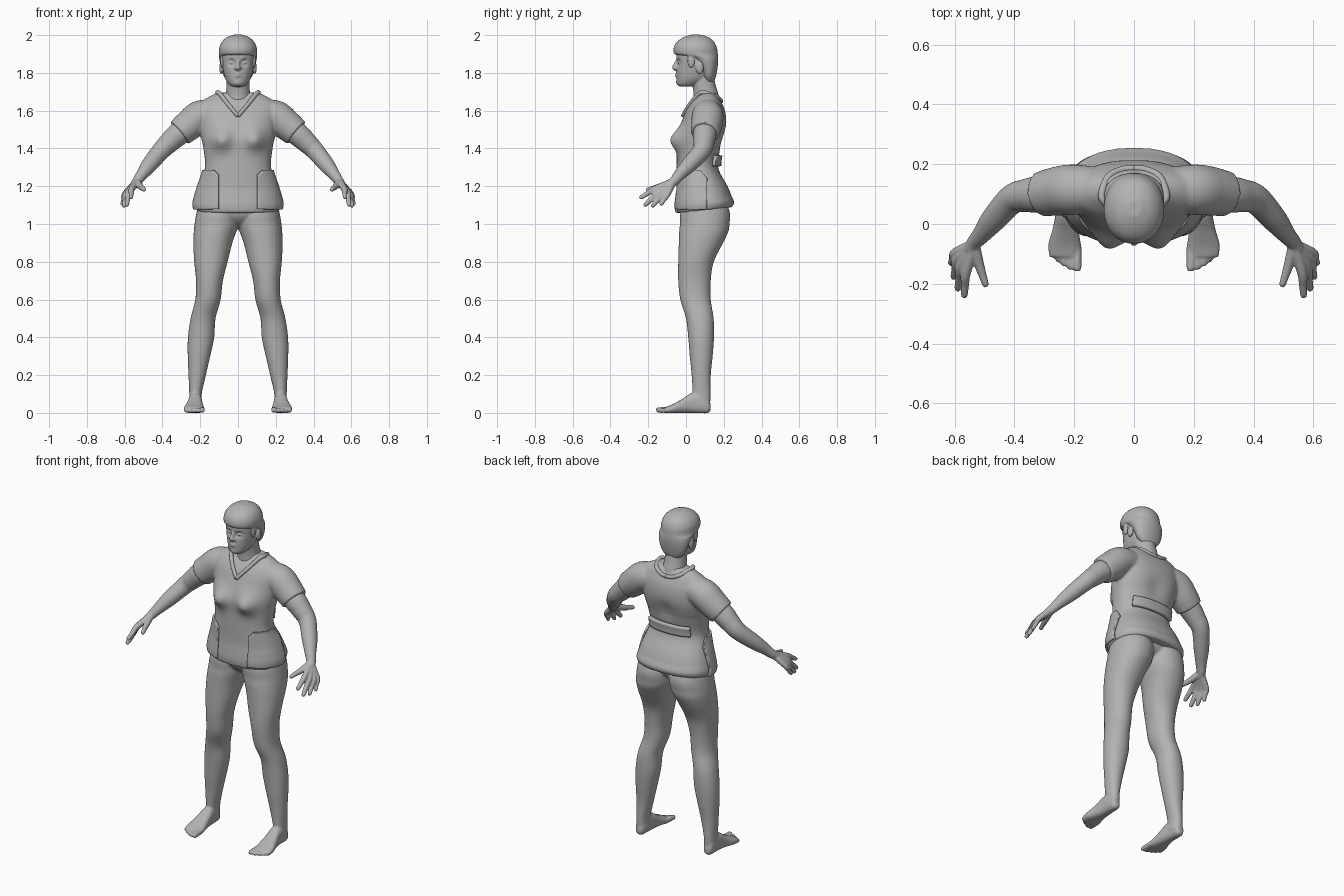
import bpy, bmesh, math
from mathutils import Vector, Matrix

grey = bpy.data.materials.new("plain grey")
grey.diffuse_color = (0.45, 0.45, 0.45, 1)


def spline(rows, n=6):
    """Catmull-Rom interpolation of rows of numbers."""
    out = []
    for i in range(len(rows) - 1):
        a, b, c, d = rows[max(i - 1, 0)], rows[i], rows[i + 1], rows[min(i + 2, len(rows) - 1)]
        for k in range(n):
            t = k / n
            out.append([0.5 * (2 * q + (r - p) * t + (2 * p - 5 * q + 4 * r - s) * t * t
                               + (3 * q - p - 3 * r + s) * t ** 3) for p, q, r, s in zip(a, b, c, d)])
    return out + [list(rows[-1])]


def loft(bm, rings):
    vs = [[bm.verts.new(p) for p in ring] for ring in rings]
    n = len(vs[0])
    for a, b in zip(vs, vs[1:]):
        for i in range(n):
            j = (i + 1) % n
            bm.faces.new((a[i], a[j], b[j], b[i]))
    bm.faces.new(vs[0])
    bm.faces.new(vs[-1])


def stack(bm, rows, power=2.0, place=lambda a, b, h: (a, b, h), segs=64):
    """Rows are height, then low/high extent on both cross axes."""
    rings = []
    for h, a0, a1, b0, b1 in spline(rows):
        ring = []
        for i in range(segs):
            t = math.tau * i / segs
            c, s = math.cos(t), math.sin(t)
            u = math.copysign(abs(c) ** (2 / power), c)
            v = math.copysign(abs(s) ** (2 / power), s)
            ring.append(place((a0 + a1 + u * (a1 - a0)) / 2, (b0 + b1 + v * (b1 - b0)) / 2, h))
        rings.append(ring)
    loft(bm, rings)


def tube(bm, rows, segs=20, ref=(0, 1, 0)):
    """Rows are x, y, z, radius."""
    pts = spline(rows)
    rings = []
    for i, p in enumerate(pts):
        d = (Vector(pts[min(i + 1, len(pts) - 1)][:3]) - Vector(pts[max(i - 1, 0)][:3])).normalized()
        u = d.cross(Vector(ref)).normalized()
        v = d.cross(u)
        rings.append([Vector(p[:3]) + p[3] * (u * math.cos(math.tau * k / segs) + v * math.sin(math.tau * k / segs))
                      for k in range(segs)])
    loft(bm, rings)


def ball(bm, pos, size):
    bmesh.ops.create_uvsphere(bm, u_segments=24, v_segments=16, radius=1,
                              matrix=Matrix.Translation(pos) @ Matrix.Diagonal((*size, 1)))


def bump(bm, pos, radius, push):
    for sx in ((1, -1) if pos[0] else (1,)):
        c = Vector((pos[0] * sx, pos[1], pos[2]))
        for v in bm.verts:
            v.co += Vector(push) * math.exp(-(v.co - c).length_squared / radius ** 2)


def mirror(bm):
    g = bmesh.ops.duplicate(bm, geom=bm.verts[:] + bm.edges[:] + bm.faces[:])["geom"]
    for e in g:
        if isinstance(e, bmesh.types.BMVert):
            e.co.x *= -1


def finish(bm, name, voxel=0, smooth=3, thick=0):
    bmesh.ops.recalc_face_normals(bm, faces=bm.faces[:])
    for f in bm.faces:
        f.smooth = True
    me = bpy.data.meshes.new(name)
    bm.to_mesh(me)
    bm.free()
    me.materials.append(grey)
    ob = bpy.data.objects.new(name, me)
    bpy.context.collection.objects.link(ob)
    if voxel:
        m = ob.modifiers.new("blend", "REMESH")
        m.mode, m.voxel_size, m.use_smooth_shade = "VOXEL", voxel, True
        m = ob.modifiers.new("soften", "SMOOTH")
        m.factor, m.iterations = 0.5, smooth
    if thick:
        m = ob.modifiers.new("thickness", "SOLIDIFY")
        m.thickness, m.offset = thick, 1
    return ob


# tunic torso
TORSO = [(z, -w, w, f, b) for z, w, f, b in (
    (1.063, .222, -.055, .245), (1.1, .23, -.06, .255), (1.15, .22, -.055, .24), (1.2, .205, -.05, .22),
    (1.3, .175, -.05, .17), (1.4, .183, -.048, .185), (1.45, .193, -.045, .2), (1.5, .2, -.035, .212),
    (1.55, .205, -.02, .214), (1.6, .21, 0, .206), (1.64, .2, .025, .19), (1.67, .16, .05, .175),
    (1.695, .11, .07, .155))]


def torso():
    bm = bmesh.new()
    stack(bm, TORSO, 2.3, segs=96)
    for v in bm.verts:
        if v.co.z < 1.15:
            v.co.z += .11 * v.co.y * (1.15 - v.co.z) / .09
    bump(bm, (.09, -.04, 1.452), .058, (0, -.048, -.006))
    bump(bm, (0, .2, 1.45), .06, (0, -.012, 0))
    bmesh.ops.recalc_face_normals(bm, faces=bm.faces[:])
    return bm


# tunic with short sleeves
bm = bmesh.new()
tube(bm, [(.12, .115, 1.585, .075), (.2, .115, 1.57, .084), (.255, .11, 1.527, .082), (.31, .1, 1.482, .075)], 40)
mirror(bm)
tmp = bpy.data.meshes.new("tunic_base")
t = torso()
t.to_mesh(tmp)
t.free()
bm.from_mesh(tmp)
bpy.data.meshes.remove(tmp)
finish(bm, "tunic", .007, 5)


# pockets and back belt, cut from the torso surface
def patch(name, cuts, thick, both):
    bm = torso()
    for co, no in cuts:
        bmesh.ops.bisect_plane(bm, geom=bm.verts[:] + bm.edges[:] + bm.faces[:],
                               plane_co=co, plane_no=no, clear_outer=True)
    if both:
        mirror(bm)
    ob = finish(bm, name, thick=thick)
    # keep the shell facing outwards
    for p in ob.data.polygons:
        out = Vector((p.center.x, p.center.y - .09, 0))
        if p.normal.dot(out) < 0:
            p.flip()


patch("pockets", [((.1, 0, 0), (-1, 0, 0)), ((0, 0, 1.285), (0, 0, 1)), ((0, .11, 0), (0, 1, 0)),
                  ((0, 0, 1.08), (0, 0, -1)), ((.1, 0, 1.26), (-.7, 0, .7)),
                  ((0, .1, 1.25), (0, .8, .6))], .012, True)
patch("back_belt", [((.13, 0, 0), (1, 0, 0)), ((-.13, 0, 0), (-1, 0, 0)), ((0, 0, 1.365), (0, 0, 1)),
                    ((0, 0, 1.305), (0, 0, -1)), ((0, .1, 0), (0, -1, 0))], .018, False)

# V collar
bm = bmesh.new()
tube(bm, [(0, -.016, 1.572, .011), (.05, .018, 1.63, .011), (.095, .068, 1.688, .012), (.108, .1, 1.695, .012),
          (.085, .158, 1.675, .012), (.04, .182, 1.655, .011), (0, .186, 1.65, .011)], 16, (.1, .3, 1))
mirror(bm)
finish(bm, "collar")

# legs, feet and pelvis
bm = bmesh.new()
stack(bm, [(1.15, 0, .2, 0, .2), (1.06, -.01, .22, -.03, .232), (1, -.006, .23, -.032, .23),
           (.96, .008, .234, -.036, .224), (.9, .03, .236, -.038, .196), (.8, .055, .232, -.041, .147),
           (.7, .08, .222, -.041, .131), (.6, .092, .226, -.03, .131), (.5, .119, .251, 0, .146),
           (.4, .126, .265, .012, .148), (.3, .147, .266, .02, .141), (.2, .17, .262, .03, .131),
           (.1, .192, .258, .035, .13), (.04, .19, .26, .03, .128)], 2.1)
stack(bm, [(.13, .212, .243, .012, .045), (.115, .2, .255, -.001, .08), (.08, .195, .26, -.002, .11),
           (.03, .19, .263, -.001, .105), (-.02, .185, .273, -.001, .074), (-.07, .178, .287, -.002, .046),
           (-.11, .178, .283, -.001, .03)], 2.5, lambda a, b, h: (a, h, b))
for x, y, r in ((.19, -.142, .015), (.213, -.138, .012), (.234, -.126, .012), (.254, -.112, .011), (.272, -.097, .011)):
    tube(bm, [(x, -.07, .018, r), (x, y, r, r), (x, y - .009, r - .001, r * .85), (x, y - .016, r - .003, r * .4)],
         16, (1, 0, 0))
mirror(bm)
stack(bm, [(.985, -.03, .03, .03, .13), (1.02, -.1, .1, -.01, .16), (1.06, -.19, .19, -.03, .2),
           (1.12, -.2, .2, -.03, .21)], 2.2)
finish(bm, "legs", .006, 3)

# arms and hands
bm = bmesh.new()
tube(bm, [(.2, .115, 1.56, .06), (.31, .1, 1.48, .062), (.36, .095, 1.435, .056), (.408, .082, 1.387, .049),
          (.47, .015, 1.312, .042), (.51, -.035, 1.26, .031), (.532, -.06, 1.23, .026), (.548, -.085, 1.21, .022)], 32)
for knuckle, tip, r in (((.562, -.162, 1.187), (.568, -.246, 1.136), .0125),
                        ((.577, -.14, 1.174), (.59, -.222, 1.095), .013),
                        ((.59, -.118, 1.165), (.604, -.182, 1.09), .0125),
                        ((.598, -.096, 1.16), (.614, -.135, 1.1), .0115),
                        ((.518, -.135, 1.2), (.494, -.21, 1.18), .0125)):
    k, e = Vector(knuckle), Vector(tip)
    tube(bm, [(.535, -.07, 1.223, .02), (*k, r * 1.35), (*k.lerp(e, .5), r * 1.08), (*k.lerp(e, .9), r * .9),
              (*e, r * .5)], 16, (1, 0, 0))
mirror(bm)
finish(bm, "arms", .0045, 2)

# head, face and neck
bm = bmesh.new()
stack(bm, [(z, -w, w, f, b) for z, w, f, b in (
    (1.727, .028, -.03, .03), (1.74, .048, -.044, .07), (1.77, .067, -.049, .12), (1.81, .078, -.05, .14),
    (1.85, .085, -.049, .15), (1.9, .088, -.05, .15), (1.95, .078, -.03, .13), (1.98, .04, 0, .1))], 2.2)
bump(bm, (.034, -.045, 1.855), .018, (0, .014, 0))
bump(bm, (.03, -.05, 1.878), .014, (0, -.005, 0))
bump(bm, (0, -.047, 1.745), .02, (0, -.006, 0))
bump(bm, (0, -.05, 1.786), .014, (0, -.009, 0))
bump(bm, (0, -.055, 1.772), .007, (0, .005, 0))
tube(bm, [(0, -.043, 1.87, .008), (0, -.055, 1.845, .01), (0, -.06, 1.828, .0135), (0, -.052, 1.815, .008)], 16)
for s in (1, -1):
    ball(bm, (s * .033, -.031, 1.853), (.013, .011, .008))
    ball(bm, (s * .012, -.052, 1.825), (.009, .011, .008))
    ball(bm, (s * .088, .072, 1.828), (.011, .021, .034))
tube(bm, [(0, .11, 1.6, .075), (0, .108, 1.66, .069), (0, .1, 1.71, .062), (0, .09, 1.76, .06), (0, .08, 1.8, .06)], 32)
finish(bm, "head_and_neck", .004, 2)

# cropped hair with fringe
bm = bmesh.new()
stack(bm, [(z, -w, w, f, b) for z, w, f, b in (
    (1.752, .05, .1, .148), (1.78, .074, .085, .158), (1.82, .088, .072, .166), (1.855, .096, .045, .17),
    (1.88, .1, .01, .17), (1.893, .101, -.045, .169), (1.905, .101, -.064, .168), (1.935, .099, -.064, .163),
    (1.965, .085, -.048, .148), (1.988, .06, -.015, .12), (2.002, .025, .025, .08))], 2.1)
for s in (1, -1):
    ball(bm, (s * .083, .028, 1.865), (.011, .02, .04))
finish(bm, "hair", .005, 2)
